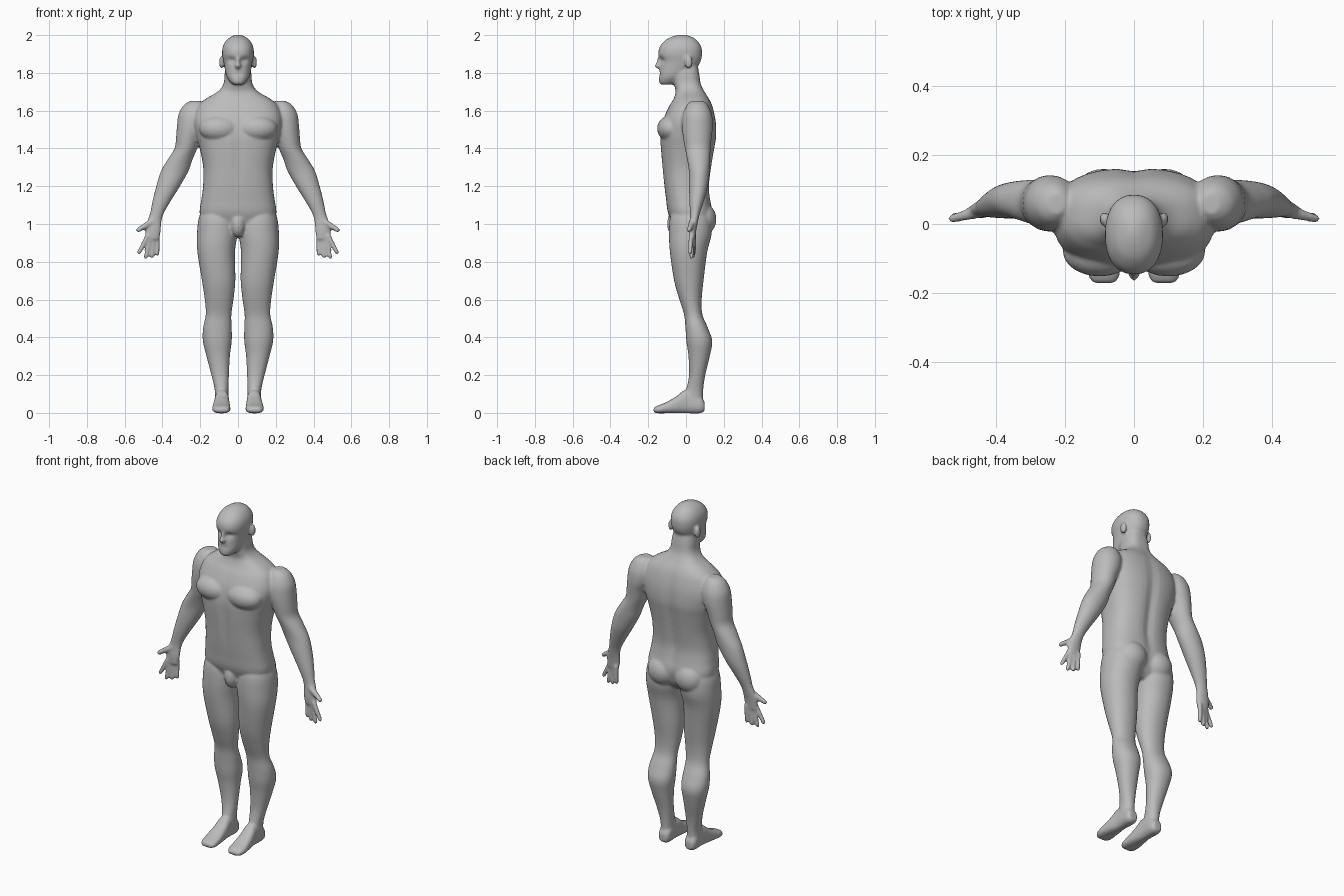
import bpy, bmesh, math
from mathutils import Vector

bm = bmesh.new()
SEG = 32


def spline(rows, steps=4):
    """Catmull-Rom interpolation through rows of numbers."""
    out = []
    n = len(rows)
    for i in range(n - 1):
        p = [rows[max(0, min(n - 1, i + k))] for k in (-1, 0, 1, 2)]
        for s in range(steps):
            t = s / steps
            out.append([0.5 * (2 * b + (c - a) * t + (2 * a - 5 * b + 4 * c - d) * t * t
                               + (3 * b - a - 3 * c + d) * t ** 3) for a, b, c, d in zip(*p)])
    out.append(list(rows[-1]))
    return out


def bridge(rings, side=1):
    """Closed tube through rings of points, mirrored in x when side is -1."""
    rings = [[bm.verts.new((p[0] * side, p[1], p[2])) for p in r] for r in rings]
    n = len(rings[0])
    for r, q in zip(rings, rings[1:]):
        for k in range(n):
            j = (k + 1) % n
            bm.faces.new((r[k], r[j], q[j], q[k]))
    bm.faces.new(rings[0][::-1])
    bm.faces.new(rings[-1])


def loft(rows, axis='z', power=2.0, side=1, shape=None, seg=SEG):
    """Rows are (position, x min, x max, depth min, depth max) along z or y."""
    rings = []
    for pos, x0, x1, d0, d1 in spline(rows):
        ring = []
        for k in range(seg):
            a = 2 * math.pi * k / seg
            c, s = math.cos(a), math.sin(a)
            u = math.copysign(abs(c) ** (2 / power), c)
            v = math.copysign(abs(s) ** (2 / power), s)
            x = (x0 + x1) / 2 + u * (x1 - x0) / 2
            d = (d0 + d1) / 2 + v * (d1 - d0) / 2
            co = Vector((x, d, pos) if axis == 'z' else (x, pos, d))
            ring.append(shape(co, v) if shape else co)
        rings.append(ring)
    bridge(rings, side)


def ball(center, radii, side=1):
    rings = []
    for i in range(13):
        f = math.pi * (0.02 + 0.96 * i / 12)
        rings.append([[center[0] + radii[0] * math.sin(f) * math.cos(a),
                       center[1] + radii[1] * math.sin(f) * math.sin(a),
                       center[2] - radii[2] * math.cos(f)]
                      for a in (2 * math.pi * k / 20 for k in range(20))])
    bridge(rings, side)


def digit(p0, p1, r0, r1, side):
    """Tapered rod with rounded ends."""
    a, b = Vector(p0), Vector(p1)
    d = (b - a).normalized()
    u = d.orthogonal().normalized()
    w = d.cross(u)
    prof = [(a - d * r0 * math.cos(t), r0 * math.sin(t)) for t in (0.2, 0.7, 1.2)]
    prof += [(b + d * r1 * math.cos(t), r1 * math.sin(t)) for t in (1.57, 1.2, 0.7, 0.2)]
    bridge([[c + (u * math.cos(k * math.pi / 6) + w * math.sin(k * math.pi / 6)) * r
             for k in range(12)] for c, r in prof], side)


def gauss(d, w):
    return math.exp(-(d / w) ** 2)


def torso_shape(co, v):
    # spine groove and middle line of the chest and belly
    if v > 0.3:
        co.y -= 0.014 * gauss(co.x, 0.03) * gauss(co.z - 1.3, 0.3)
    elif v < -0.3:
        co.y += 0.006 * gauss(co.x, 0.015) * gauss(co.z - 1.4, 0.2)
    return co


def head_shape(co, v):
    # eye sockets and mouth line
    if v < -0.2:
        co.y += 0.016 * gauss(abs(co.x) - 0.034, 0.017) * gauss(co.z - 1.868, 0.013)
        co.y += 0.007 * gauss(co.x, 0.025) * gauss(co.z - 1.795, 0.006)
    return co


# torso and neck
torso = [(0.93, 0.07, -0.02, 0.08), (0.96, 0.14, -0.045, 0.11), (1.00, 0.185, -0.07, 0.13),
         (1.06, 0.203, -0.096, 0.142), (1.13, 0.194, -0.106, 0.13), (1.20, 0.185, -0.115, 0.124),
         (1.30, 0.184, -0.125, 0.136), (1.40, 0.203, -0.134, 0.152), (1.47, 0.222, -0.136, 0.162),
         (1.55, 0.235, -0.122, 0.158), (1.62, 0.215, -0.092, 0.142), (1.66, 0.175, -0.068, 0.125),
         (1.70, 0.108, -0.055, 0.10), (1.74, 0.077, -0.064, 0.08), (1.80, 0.070, -0.075, 0.07),
         (1.85, 0.06, -0.07, 0.06)]
loft([(z, -w, w, f, b) for z, w, f, b in torso], power=2.6, shape=torso_shape, seg=48)
ball((0, -0.055, 1.00), (0.04, 0.045, 0.07))

# head
head = [(1.738, 0.025, -0.132, -0.07), (1.75, 0.040, -0.142, -0.04), (1.78, 0.060, -0.142, 0.0),
        (1.82, 0.070, -0.140, 0.05), (1.86, 0.077, -0.138, 0.077), (1.90, 0.084, -0.147, 0.085),
        (1.94, 0.080, -0.138, 0.080), (1.975, 0.060, -0.106, 0.055), (1.993, 0.034, -0.07, 0.025),
        (2.002, 0.012, -0.035, -0.005)]
loft([(z, -w, w, f, b) for z, w, f, b in head], power=2.25, shape=head_shape, seg=48)
ball((0, -0.143, 1.838), (0.016, 0.023, 0.016))
ball((0, -0.139, 1.855), (0.010, 0.017, 0.034))

for s in (1, -1):
    # ear
    ball((0.087, 0.014, 1.856), (0.013, 0.021, 0.034), s)
    # chest and buttock muscles
    ball((0.100, -0.080, 1.505), (0.108, 0.073, 0.070), s)
    ball((0.088, 0.088, 1.025), (0.088, 0.073, 0.085), s)

    # leg
    loft([(1.10, 0.06, 0.165, -0.05, 0.09), (1.04, 0.012, 0.205, -0.083, 0.13),
          (0.95, 0.004, 0.217, -0.09, 0.136), (0.85, 0.016, 0.215, -0.085, 0.112),
          (0.70, 0.014, 0.191, -0.063, 0.093), (0.60, 0.024, 0.176, -0.035, 0.083),
          (0.52, 0.035, 0.171, -0.010, 0.087), (0.45, 0.033, 0.185, -0.003, 0.116),
          (0.38, 0.033, 0.186, 0.002, 0.139), (0.30, 0.043, 0.167, 0.013, 0.126),
          (0.20, 0.048, 0.141, 0.016, 0.102), (0.12, 0.051, 0.123, 0.0, 0.091),
          (0.05, 0.05, 0.122, -0.02, 0.09)], power=2.15, side=s)

    # foot
    loft([(0.099, 0.062, 0.108, 0.012, 0.055), (0.075, 0.049, 0.121, -0.002, 0.09),
          (0.0, 0.048, 0.122, -0.002, 0.122), (-0.05, 0.044, 0.129, -0.002, 0.088),
          (-0.11, 0.040, 0.136, -0.002, 0.054), (-0.15, 0.042, 0.133, -0.002, 0.039),
          (-0.172, 0.056, 0.118, 0.004, 0.027)], axis='y', power=2.6, side=s)

    # arm
    arm = [(1.652, 0.225, 0.025, 0.06, 0.03), (1.63, 0.232, 0.055, 0.06, 0.055),
           (1.58, 0.237, 0.078, 0.06, 0.077), (1.52, 0.246, 0.077, 0.06, 0.082),
           (1.46, 0.262, 0.066, 0.06, 0.076), (1.40, 0.276, 0.060, 0.062, 0.068),
           (1.34, 0.307, 0.066, 0.067, 0.061), (1.28, 0.335, 0.073, 0.070, 0.055),
           (1.20, 0.370, 0.063, 0.066, 0.050), (1.12, 0.405, 0.048, 0.056, 0.038),
           (1.06, 0.428, 0.037, 0.048, 0.027), (1.02, 0.441, 0.037, 0.043, 0.022),
           (0.97, 0.449, 0.041, 0.036, 0.019), (0.92, 0.452, 0.037, 0.034, 0.015)]
    loft([(z, x - w, x + w, y - d, y + d) for z, x, w, y, d in arm], side=s)

    # fingers and thumb
    for x0, x1, tip in ((0.426, 0.427, 0.842), (0.446, 0.456, 0.829),
                        (0.464, 0.488, 0.826), (0.480, 0.523, 0.850)):
        digit((x0, 0.045 - (x0 - 0.42) * 0.3, 0.935),
              (x1, 0.042 - (x1 - 0.42) * 0.2, tip), 0.0135, 0.0115, s)
    digit((0.452, 0.035, 1.015), (0.528, 0.016, 0.968), 0.020, 0.0125, s)

bmesh.ops.recalc_face_normals(bm, faces=bm.faces[:])
mesh = bpy.data.meshes.new("body")
bm.to_mesh(mesh)
bm.free()

skin = bpy.data.materials.new("plain grey")
skin.diffuse_color = (0.5, 0.5, 0.5, 1)
mesh.materials.append(skin)
body = bpy.data.objects.new("body", mesh)
bpy.context.collection.objects.link(body)

# fuse all parts into one smooth skin
remesh = body.modifiers.new("fuse", 'REMESH')
remesh.mode = 'VOXEL'
remesh.voxel_size = 0.0075
remesh.use_smooth_shade = True
smooth = body.modifiers.new("soften", 'SMOOTH')
smooth.factor = 0.5
smooth.iterations = 3
fused = bpy.data.meshes.new_from_object(body.evaluated_get(bpy.context.evaluated_depsgraph_get()))
body.modifiers.clear()
body.data = fused
